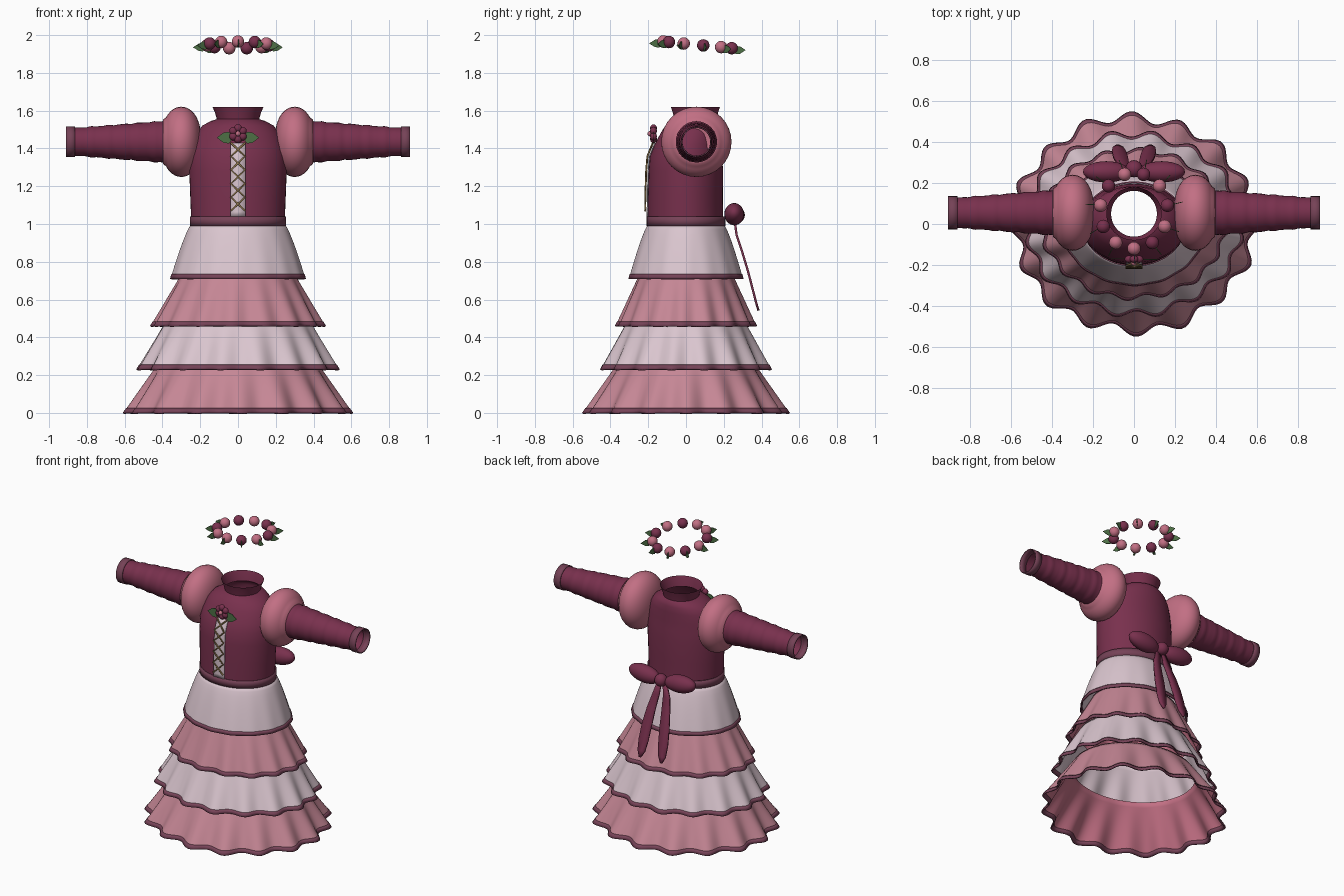
import bpy, bmesh
from math import sin, cos, pi, tau
from mathutils import Vector, Matrix

if "Cube" in bpy.data.objects:
    bpy.data.objects.remove(bpy.data.objects["Cube"])


def material(name, rgb):
    m = bpy.data.materials.new(name)
    m.use_nodes = True
    m.diffuse_color = (*rgb, 1)
    m.node_tree.nodes["Principled BSDF"].inputs["Base Color"].default_value = (*rgb, 1)
    return m


CRIMSON = material("crimson", (0.19, 0.03, 0.075))
ROSE = material("rose", (0.54, 0.16, 0.23))
PINK = material("dusty pink", (0.56, 0.24, 0.30))
WHITE = material("pale blush", (0.70, 0.56, 0.62))
TRIM = material("dark trim", (0.18, 0.055, 0.095))
GREEN = material("leaf green", (0.075, 0.16, 0.06))
GOLD = material("gold cord", (0.32, 0.21, 0.08))


def finish(bm, name, mats, smooth=True):
    me = bpy.data.meshes.new(name)
    bm.to_mesh(me)
    bm.free()
    ob = bpy.data.objects.new(name, me)
    bpy.context.collection.objects.link(ob)
    for m in mats:
        me.materials.append(m)
    if smooth:
        bpy.ops.object.select_all(action='DESELECT')
        ob.select_set(True)
        bpy.context.view_layer.objects.active = ob
        bpy.ops.object.shade_smooth_by_angle(angle=0.9)
    return ob


def loft(name, rings, mats):
    """Skin a list of closed rings of points."""
    bm = bmesh.new()
    rows = [[bm.verts.new(p) for p in r] for r in rings]
    for a, b in zip(rows, rows[1:]):
        n = len(a)
        for i in range(n):
            j = (i + 1) % n
            bm.faces.new((a[i], b[i], b[j], a[j]))
    return finish(bm, name, mats)


def ellipse(rx, ry, cy, z, n=48):
    return [(rx * cos(tau * i / n), cy + ry * sin(tau * i / n), z) for i in range(n)]


def ball(name, loc, scale, mat, rot=None, segs=16):
    bm = bmesh.new()
    bmesh.ops.create_uvsphere(bm, u_segments=segs, v_segments=segs // 2 + 2, radius=1)
    m = Matrix.Translation(loc) @ (rot or Matrix()) @ Matrix.Diagonal((*scale, 1))
    bmesh.ops.transform(bm, matrix=m, verts=bm.verts)
    return finish(bm, name, [mat])


def mirror(ob):
    ob.modifiers.new("Mirror", 'MIRROR')


def leaf(name, loc, angle, length, half):
    """Upright leaf blade growing outward along a horizontal angle."""
    bm = bmesh.new()
    shape = [(0, 0), (.3, .9), (.6, .8), (1, 0), (.6, -.8), (.3, -.9)]
    bm.faces.new([bm.verts.new((u * length, 0, v * half)) for u, v in shape])
    m = Matrix.Translation(loc) @ Matrix.Rotation(angle, 4, 'Z')
    bmesh.ops.transform(bm, matrix=m, verts=bm.verts)
    ob = finish(bm, name, [GREEN], False)
    ob.modifiers.new("Solidify", 'SOLIDIFY').thickness = 0.004
    return ob


# Ruffled skirt tiers, each with a hem band
def tier_ring(t, spec, grow=0.0, n=192):
    z0, z1, x0, x1, y0, y1, amp, phase, power = spec
    f = t ** power
    pts = []
    for i in range(n):
        a = tau * i / n
        w = cos(16 * (a + pi / 2) + phase) + 0.45 * sin(5 * a + 2 * phase) * cos(11 * a)
        k = amp * t * (w - 0.9)
        rx, ry = x0 + (x1 - x0) * f + k + grow, y0 + (y1 - y0) * f + k + grow
        pts.append((rx * cos(a), ry * sin(a), z0 + (z1 - z0) * t))
    return pts


TIERS = [
    (1.00, 0.71, .248, .357, .20, .302, .002, 0.0, .8),
    (0.76, 0.46, .285, .460, .235, .372, .011, 1.2, 1),
    (0.51, 0.23, .370, .540, .300, .455, .017, 2.6, 1),
    (0.28, 0.00, .410, .605, .350, .545, .025, 0.0, 1),
]
for k, spec in enumerate(TIERS):
    outer, inner = (WHITE, WHITE) if k % 2 == 0 else (PINK, ROSE)
    tier = loft(f"skirt_tier_{k + 1}", [tier_ring(i / 10, spec) for i in range(11)], [outer, inner])
    s = tier.modifiers.new("Solidify", 'SOLIDIFY')
    s.thickness, s.offset, s.material_offset = 0.004, -1, 1
    hem = 0.025 / (spec[0] - spec[1])
    band = loft(f"hem_band_{k + 1}", [tier_ring(1 - hem, spec, .003), tier_ring(1, spec, .003)], [TRIM])
    band.modifiers.new("Solidify", 'SOLIDIFY').thickness = 0.009

# Bodice with a flared collar: z, half width, half depth, centre y
BODY = [(1.62, .135, .13, .05), (1.59, .122, .12, .05), (1.555, .112, .112, .05),
        (1.545, .145, .128, .046), (1.52, .19, .146, .036), (1.48, .22, .16, .025),
        (1.42, .243, .176, .01), (1.36, .255, .19, 0), (1.28, .258, .197, 0),
        (1.15, .253, .198, -.003), (1.0, .247, .2, -.003)]
loft("bodice", [ellipse(rx, ry, cy, z) for z, rx, ry, cy in BODY], [CRIMSON])
belt = loft("waistband", [ellipse(.255, .208, 0, z) for z in (1.04, 1.015, .99)], [TRIM])
belt.modifiers.new("Solidify", 'SOLIDIFY').thickness = 0.008


def front_y(z):
    """Front of the bodice at a height."""
    for (za, _, ra, ca), (zb, _, rb, cb) in zip(BODY, BODY[1:]):
        if zb <= z <= za:
            f = (za - z) / (za - zb)
            return (ca - ra) * (1 - f) + (cb - rb) * f
    return -0.2


# Pale front panel
bm = bmesh.new()
rows = []
for i in range(17):
    z = 1.04 + i * 0.39 / 16
    rows.append([bm.verts.new((x, front_y(z) - 0.006, z)) for x in (-.04, .04)])
for a, b in zip(rows, rows[1:]):
    bm.faces.new((a[0], a[1], b[1], b[0]))
finish(bm, "front_panel", [WHITE]).modifiers.new("Solidify", 'SOLIDIFY').thickness = 0.006

# Crossed cords over the panel
for side in (-1, 1):
    cu = bpy.data.curves.new("lacing_cord", 'CURVE')
    cu.dimensions = '3D'
    cu.bevel_depth, cu.bevel_resolution = 0.005, 1
    sp = cu.splines.new('POLY')
    sp.points.add(10)
    for i, p in enumerate(sp.points):
        half, z = i / 2, 1.07 + 0.036 * i
        x = 0.038 * side * (0 if i % 2 else (1 if i % 4 == 0 else -1))
        p.co = (x, front_y(z) - 0.014, z, 1)
    cu.materials.append(GOLD)
    bpy.context.collection.objects.link(bpy.data.objects.new("lacing_cord", cu))

# Chest flower with two leaves
for i in range(6):
    a = tau * i / 6 + pi / 6
    ball("flower_petal", (.029 * cos(a), -.172, 1.478 + .029 * sin(a)), (.021, .018, .021), CRIMSON)
ball("flower_centre", (0, -.19, 1.478), (.014, .014, .014), ROSE)
for name, a, s in (("chest_leaf_left", 0, 1), ("chest_leaf_right", pi, -1)):
    leaf(name, (.022 * s, -.172, 1.457), a, .09, .034)


# Sleeves, turned about the arm line and mirrored
def turned(name, profile, mat, n=32):
    rings = [[(-x, .055 + r * cos(tau * i / n), 1.435 + r * sin(tau * i / n)) for i in range(n)]
             for x, r in profile]
    ob = loft(name, rings, [mat])
    mirror(ob)
    return ob


def sleeve_radius(x):
    return .113 - (x - .36) * .078 + .0018 * sin(x * 75) + .001 * sin(x * 131)


steps = [.3 + .58 * i / 44 for i in range(45)]
turned("sleeves", [(x, sleeve_radius(x)) for x in steps], CRIMSON)
puff = [(.30 - .105 * cos(a), .186 * sin(a) ** .8) for a in [.15 + 2.3 * i / 16 for i in range(17)]]
turned("puff_sleeves", puff + [(.396, .118), (.398, .105)], ROSE)
turned("cuffs", [(x, .081) for x in (.862, .886, .91)], TRIM).modifiers.new(
    "Solidify", 'SOLIDIFY').thickness = 0.007

# Back bow: loops, knot and trailing ribbons
mirror(ball("bow_loops", (.135, .255, 1.052), (.115, .052, .058), CRIMSON,
            Matrix.Rotation(-.1, 4, 'Y'), 24))
ball("bow_knot", (0, .27, 1.048), (.042, .042, .042), CRIMSON)
TAIL = [(.02, .25, 1.03, .014), (.04, .262, .94, .024), (.055, .292, .85, .03),
        (.066, .322, .75, .035), (.074, .348, .65, .034), (.078, .366, .58, .026),
        (.08, .378, .54, .006)]
bm = bmesh.new()
rows = [[bm.verts.new((x + s * w, y, z)) for s in (-1, 0, 1)] for x, y, z, w in TAIL]
for a, b in zip(rows, rows[1:]):
    for i in range(2):
        bm.faces.new((a[i], b[i], b[i + 1], a[i + 1]))
tails = finish(bm, "bow_tails", [CRIMSON])
mirror(tails)
tails.modifiers.new("Solidify", 'SOLIDIFY').thickness = 0.012

# Floating wreath of berries and leaves
for i in range(11):
    a = -pi / 2 + tau * i / 11
    loc = Vector((.165 * cos(a), .065 + .185 * sin(a), 1.948 - .018 * sin(a)))
    ball(f"wreath_berry_{i + 1}", loc, (.033, .033, .033), CRIMSON if i % 2 else ROSE)
    leaf(f"wreath_leaf_{i + 1}", loc + Vector((0, 0, -.01)), a + .1, .075, .024)
